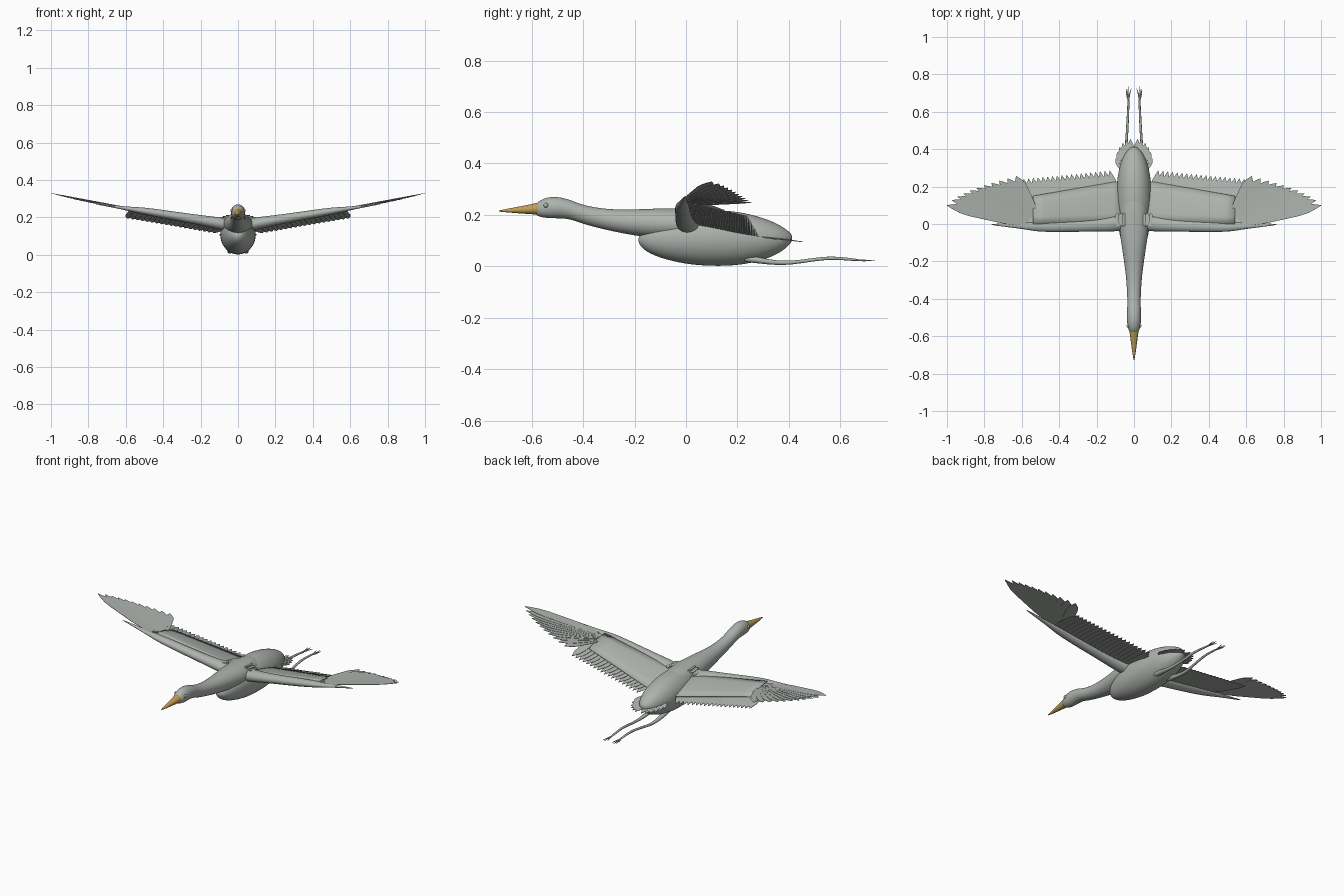
import bpy, bmesh, math
from mathutils import Vector

cube = bpy.data.objects.get("Cube")
if cube:
    bpy.data.objects.remove(cube, do_unlink=True)


def material(name, rgb):
    m = bpy.data.materials.new(name)
    m.use_nodes = True
    m.diffuse_color = (*rgb, 1)
    m.node_tree.nodes["Principled BSDF"].inputs["Base Color"].default_value = (*rgb, 1)
    return m


GREY = material("plumage grey", (0.42, 0.45, 0.42))
TAN = material("beak tan", (0.52, 0.34, 0.085))


def finish(bm, name, mat=GREY, mirror=False):
    me = bpy.data.meshes.new(name)
    bm.to_mesh(me)
    bm.free()
    me.materials.append(mat)
    ob = bpy.data.objects.new(name, me)
    bpy.context.collection.objects.link(ob)
    if mirror:
        mod = ob.modifiers.new("Mirror", 'MIRROR')
        mod.use_mirror_merge = False
    return ob


def tube(name, stations, mat=GREY, axis='y', mirror=False, sides=16):
    """Loft of elliptical rings: (x, y, z, half width, half height)."""
    bm = bmesh.new()
    rings = []
    for x, y, z, w, h in stations:
        ring = []
        for i in range(sides):
            a = 2 * math.pi * i / sides
            c, s = w * math.cos(a), h * math.sin(a)
            ring.append(bm.verts.new((x + c, y, z + s) if axis == 'y' else (x, y + c, z + s)))
        rings.append(ring)
    for a, b in zip(rings, rings[1:]):
        for i in range(sides):
            j = (i + 1) % sides
            bm.faces.new((a[i], a[j], b[j], b[i]))
    bm.faces.new(rings[0])
    bm.faces.new(rings[-1])
    bmesh.ops.recalc_face_normals(bm, faces=bm.faces)
    for f in bm.faces:
        f.smooth = True
    ob = finish(bm, name, mat, mirror)
    mod = ob.modifiers.new("Smooth", 'SUBSURF')
    mod.levels = mod.render_levels = 2
    return ob


def feather(bm, base, tip, width, tilt=0.1):
    """Leaf shaped vane, slightly tilted so neighbours overlap."""
    base, tip = Vector(base), Vector(tip)
    d = tip - base
    side = d.cross(Vector((0, 0, 1))).normalized()
    side.z += tilt
    prev = None
    for t, k in ((0, .35), (.3, .5), (.7, .5), (.82, .42), (.92, .22), (1, .02)):
        mid = base + d * t
        row = [bm.verts.new(mid + side * width * k * e) for e in (-1, 0, 1)]
        if prev:
            for i in (0, 1):
                f = bm.faces.new((prev[i], prev[i + 1], row[i + 1], row[i]))
                f.normal_update()
                if f.normal.z < 0:
                    f.normal_flip()
        prev = row


def plates(bm, name, thickness=0.002):
    ob = finish(bm, name, mirror=True)
    mod = ob.modifiers.new("Thickness", 'SOLIDIFY')
    mod.thickness = thickness
    mod.offset = -1


def lerp(a, b, t):
    return Vector(a).lerp(Vector(b), t)


# Body, neck with head, and beak
tube("body", [(0, y, (lo + hi) / 2, w, (hi - lo) / 2) for y, lo, hi, w in (
    (-.186, .095, .11, .01), (-.17, .065, .14, .036), (-.11, .032, .18, .066),
    (0, .005, .212, .092), (.1, -.002, .222, .098), (.2, 0, .217, .097),
    (.3, .02, .192, .083), (.37, .053, .16, .056), (.405, .085, .132, .025),
    (.413, .1, .12, .008))])
tube("neck_and_head", [(0, y, (lo + hi) / 2, w, (hi - lo) / 2) for y, lo, hi, w in (
    (-.588, .205, .235, .013), (-.575, .193, .254, .028), (-.54, .186, .27, .037),
    (-.5, .186, .272, .039), (-.45, .184, .26, .037), (-.4, .163, .237, .036),
    (-.3, .138, .221, .041), (-.2, .118, .222, .054), (-.1, .105, .227, .07),
    (0, .1, .227, .084), (.12, .11, .222, .07), (.2, .14, .2, .03))])
tube("beak", [(0, -.56, .225, .028, .027), (0, -.58, .224, .024, .023), (0, -.63, .22, .017, .016),
              (0, -.69, .217, .009, .008), (0, -.731, .215, .002, .002)], TAN)

# Eyes
bm = bmesh.new()
bmesh.ops.create_uvsphere(bm, u_segments=16, v_segments=10, radius=.009)
bmesh.ops.translate(bm, verts=bm.verts, vec=(.031, -.545, .237))
for f in bm.faces:
    f.smooth = True
finish(bm, "eyes", mirror=True)

# Wing arms, ending in a slim finger
tube("wing_arm", [(.03, .02, .155, .05, .035), (.1, 0, .168, .042, .034), (.2, -.008, .185, .033, .027),
                  (.35, -.013, .209, .03, .024), (.5, -.016, .234, .028, .02),
                  (.57, -.012, .243, .019, .013), (.65, -.008, .256, .012, .007),
                  (.77, -.002, .273, .003, .002)], axis='x', mirror=True)

# Secondary feathers along the arm
bm = bmesh.new()
count = 19
for i in range(count):
    t = i / (count - 1)
    bx, tx = .07 + .48 * t, .13 + .46 * t
    feather(bm, (bx, .005, .16 + .155 * bx),
            (tx, .285 - .045 * t, .095 + .17 * tx), .048)
plates(bm, "secondary_feathers")

# Primary feathers fanned from the wrist
bm = bmesh.new()
count = 11
for i in range(count):
    t = i / (count - 1)
    tip = (1 - .27 * t - .1 * t * t, .1 + .155 * t ** .75, .33 - .08 * t)
    feather(bm, lerp((.58, .008, .252), (.535, .05, .24), t), tip, .062, .06)
plates(bm, "primary_feathers")

# Covert panel over the feather roots
bm = bmesh.new()
prev = None
for i in range(9):
    t = i / 8
    x = .05 + .49 * t
    row = []
    for j in range(5):
        y = (.235 - .085 * t) * j / 4
        z = .171 + .155 * x - .24 * y + .008 * math.sin(math.pi * j / 4)
        row.append(bm.verts.new((x, y, z)))
    if prev:
        for j in range(4):
            bm.faces.new((prev[j], row[j], row[j + 1], prev[j + 1])).smooth = True
    prev = row
plates(bm, "covert_panel", .004)

# Small shoulder feathers lying on the back
bm = bmesh.new()
for i in range(3):
    x = .05 + .018 * i
    feather(bm, (x, -.01, .212 - .006 * i), (x + .003, .06, .209 - .009 * i), .026)
plates(bm, "shoulder_feathers")

# Tail fan
bm = bmesh.new()
for i in range(6):
    a = math.radians(5 + 14 * i)
    feather(bm, (.008 + .006 * i, .27, .122),
            (.012 + .09 * math.sin(a), .315 + .14 * math.cos(a), .108 - .012 * math.cos(a)), .035, .06)
plates(bm, "tail_feathers")

# Legs and toes
tube("legs", [(.04, .22, .03, .016, .014), (.042, .27, .026, .016, .014), (.045, .33, .015, .012, .01),
              (.044, .4, .012, .008, .008), (.038, .47, .022, .007, .007), (.034, .55, .033, .007, .007),
              (.031, .61, .03, .006, .006), (.029, .68, .023, .006, .005)], mirror=True, sides=10)
for name, tx, ty in (("inner_toe", .013, .728), ("middle_toe", .031, .738), ("outer_toe", .044, .728)):
    tube(name, [(.029, .66, .024, .004, .004), ((.029 + tx) / 2 + .002, .7, .023, .0035, .003),
                (tx, ty, .021, .001, .001)], mirror=True, sides=8)
tube("hind_toe", [(.03, .66, .024, .003, .003), (.038, .68, .022, .0025, .0025),
                  (.042, .7, .02, .001, .001)], mirror=True, sides=8)
